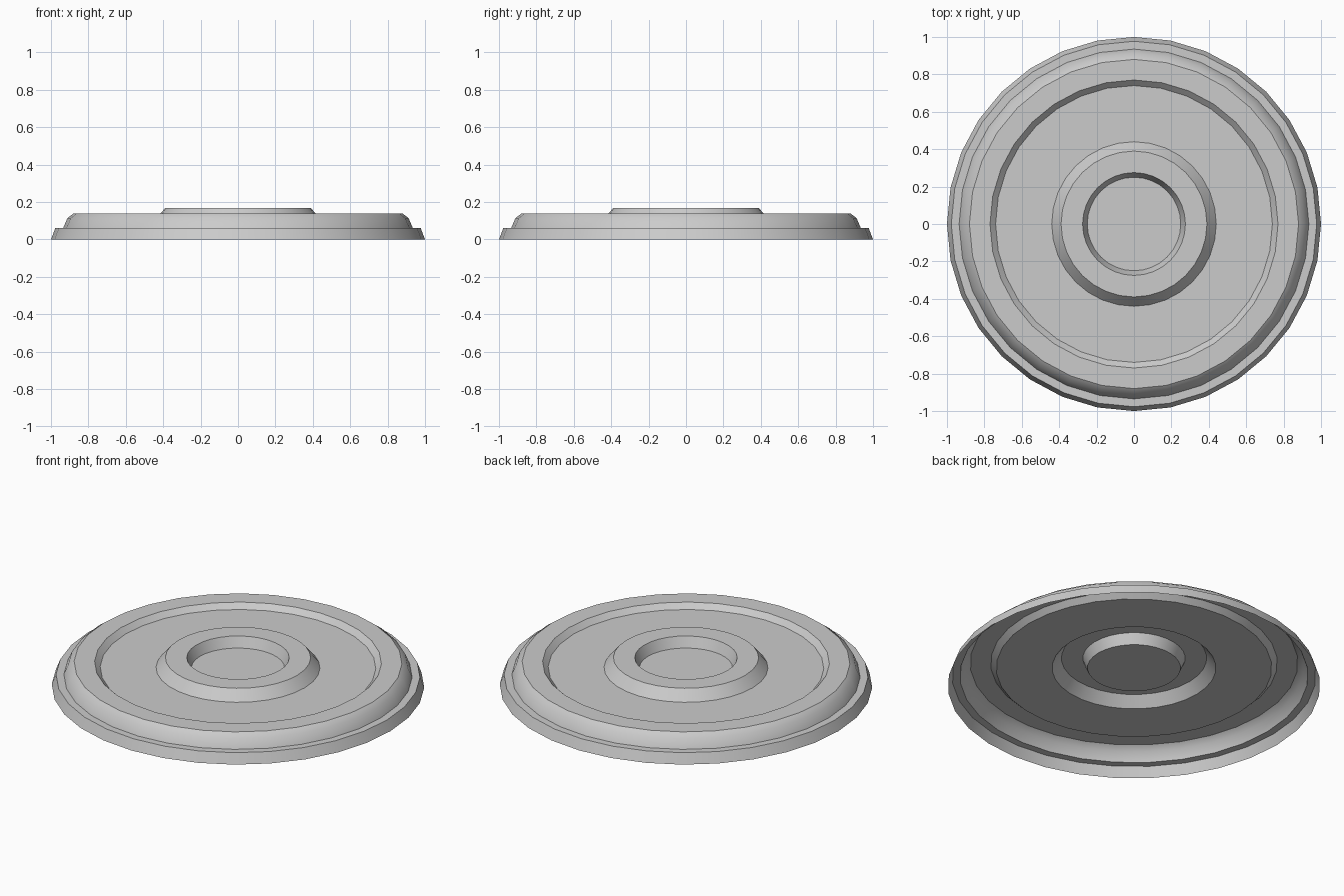
import bpy, bmesh, math

if "Cube" in bpy.data.objects:
    bpy.data.objects.remove(bpy.data.objects["Cube"])

SIDES = 32

# Half section of the open-bottomed disc, (radius, height) from rim to centre
PROFILE = [
    (1.0, 0.0), (0.977, 0.06), (0.935, 0.06),      # foot flange
    (0.912, 0.114), (0.88, 0.138),                 # rounded shoulder
    (0.77, 0.138), (0.74, 0.108),                  # raised rim, down to the plate
    (0.44, 0.108), (0.39, 0.168),                  # plate, up to the hub
    (0.275, 0.168), (0.25, 0.108), (0.0, 0.108),   # hub ring and its recess
]


def lathe(name, profile, sides):
    """Spin a half section around z into a single-walled shell."""
    bm = bmesh.new()
    verts = [bm.verts.new((r, 0, z)) for r, z in profile]
    edges = [bm.edges.new(pair) for pair in zip(verts, verts[1:])]
    bmesh.ops.spin(bm, geom=verts + edges, cent=(0, 0, 0), axis=(0, 0, 1),
                   angle=math.tau, steps=sides)
    bmesh.ops.remove_doubles(bm, verts=bm.verts[:], dist=1e-4)
    # Outer side faces up
    bm.normal_update()
    bmesh.ops.reverse_faces(bm, faces=[f for f in bm.faces if f.normal.z < 0])
    mesh = bpy.data.meshes.new(name)
    bm.to_mesh(mesh)
    bm.free()
    obj = bpy.data.objects.new(name, mesh)
    bpy.context.collection.objects.link(obj)
    return obj


disc = lathe("round_cover", PROFILE, SIDES)

# Smooth around the disc, sharp at the ring edges
bpy.context.view_layer.objects.active = disc
disc.select_set(True)
bpy.ops.object.shade_smooth_by_angle(angle=math.radians(33))
